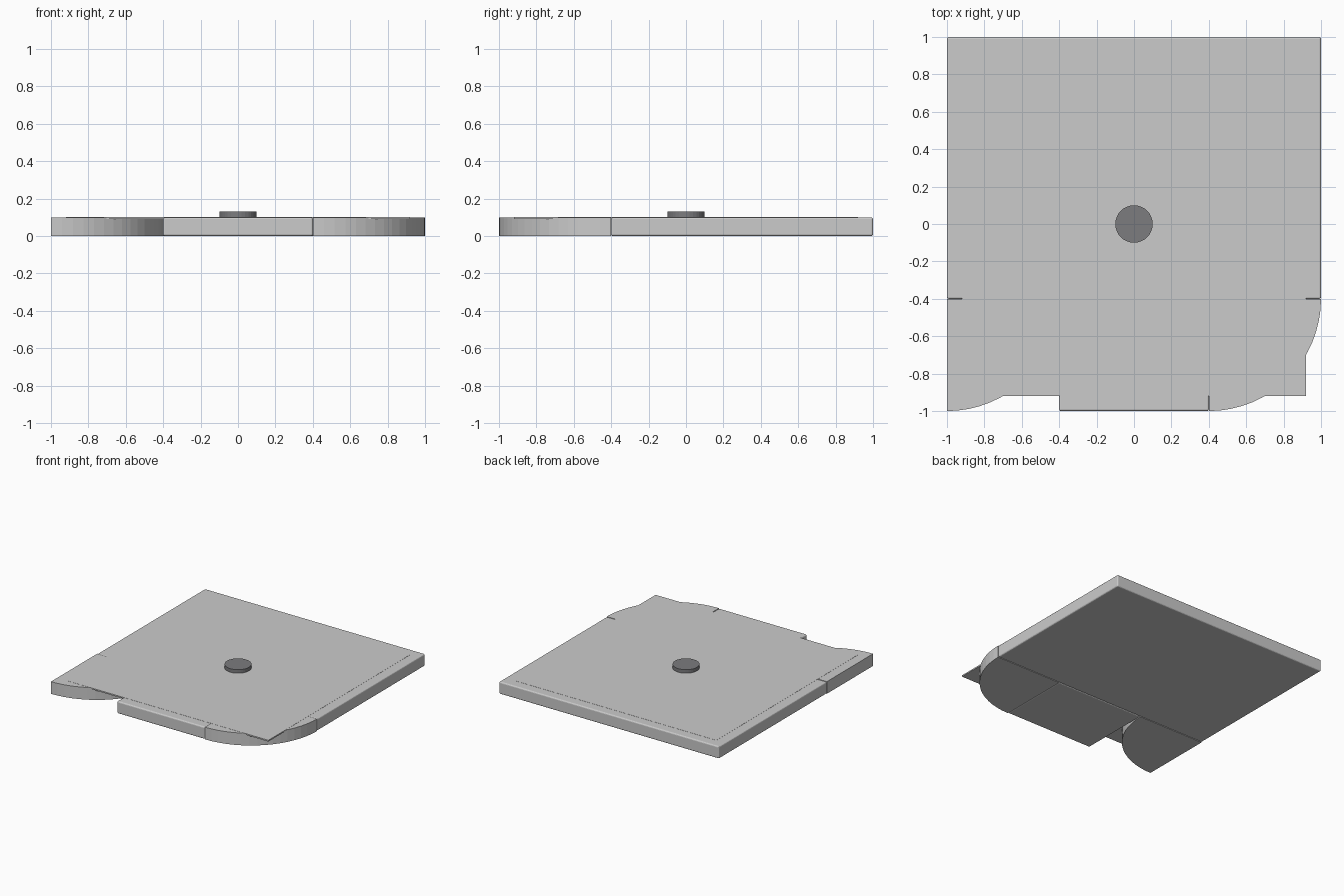
import bpy, bmesh, math

if "Cube" in bpy.data.objects:
    bpy.data.objects.remove(bpy.data.objects["Cube"])


def finish(bm, name):
    bmesh.ops.recalc_face_normals(bm, faces=bm.faces)
    mesh = bpy.data.meshes.new(name)
    bm.to_mesh(mesh)
    bm.free()
    obj = bpy.data.objects.new(name, mesh)
    bpy.context.collection.objects.link(obj)
    return obj


def box(name, lo, hi, bevel=0.0):
    bm = bmesh.new()
    bmesh.ops.create_cube(bm, size=1)
    for v in bm.verts:
        v.co = [(a + b) / 2 + c * (b - a) for a, b, c in zip(lo, hi, v.co)]
    obj = finish(bm, name)
    if bevel:
        mod = obj.modifiers.new("rounded_edges", 'BEVEL')
        mod.width = bevel
        mod.segments = 3
    return obj


def quarter_disc(name, cx, cy, radius, height, steps=16):
    bm = bmesh.new()
    points = [(cx, cy)]
    for i in range(steps + 1):
        a = -math.pi / 2 * (1 - i / steps)
        points.append((cx + radius * math.cos(a), cy + radius * math.sin(a)))
    face = bm.faces.new([bm.verts.new((x, y, 0)) for x, y in points])
    ext = bmesh.ops.extrude_face_region(bm, geom=[face])
    moved = [g for g in ext["geom"] if isinstance(g, bmesh.types.BMVert)]
    bmesh.ops.translate(bm, verts=moved, vec=(0, 0, height))
    return finish(bm, name)


# Main slab and front extension with softened edges
box("main_slab", (-1, -0.4, 0), (1, 1, 0.1), 0.01)
box("front_slab", (-0.4, -1, 0), (0.4, -0.4, 0.1), 0.01)

# Two quarter-round corners, both facing front right
quarter_disc("left_corner", -1, -0.4, 0.6, 0.1)
quarter_disc("right_corner", 0.4, -0.4, 0.6, 0.1)

# Thin surface panel just proud of the slab
box("top_panel", (-0.92, -0.92, 0.09), (0.92, 0.92, 0.101))

# Dark disc in the centre
bm = bmesh.new()
bmesh.ops.create_cone(bm, cap_ends=True, segments=32, radius1=0.1, radius2=0.1, depth=0.03)
bmesh.ops.translate(bm, verts=bm.verts, vec=(0, 0, 0.115))
disc = finish(bm, "centre_disc")
dark = bpy.data.materials.new("dark_grey")
dark.diffuse_color = (0.2, 0.2, 0.21, 1)
dark.use_nodes = True
dark.node_tree.nodes["Principled BSDF"].inputs["Base Color"].default_value = dark.diffuse_color
disc.data.materials.append(dark)
